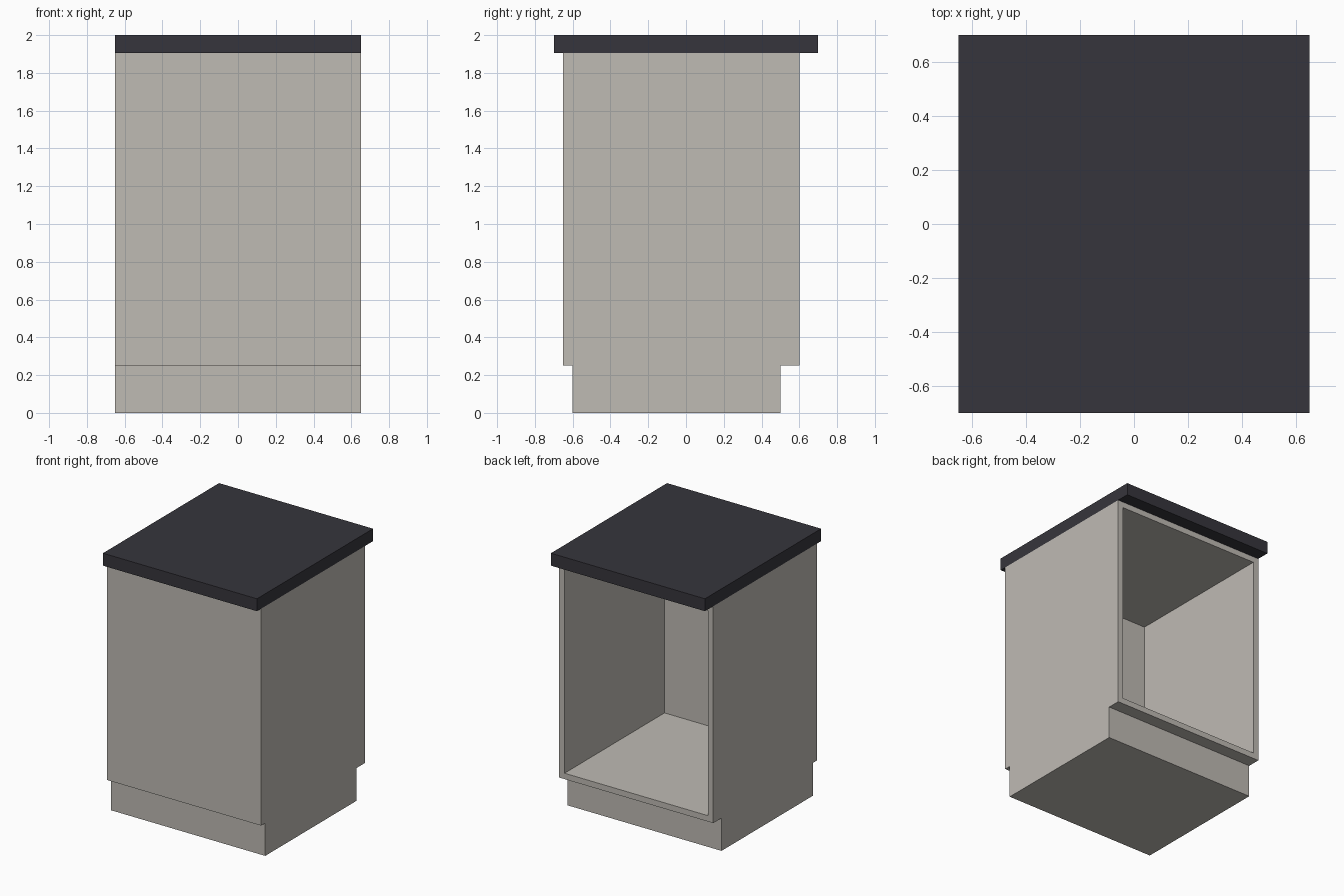
import bpy
import bmesh
from mathutils import Vector

cube = bpy.data.objects.get("Cube")
if cube:
    bpy.data.objects.remove(cube, do_unlink=True)


def make_material(name, rgb):
    mat = bpy.data.materials.new(name)
    mat.use_nodes = True
    colour = (*rgb, 1.0)
    mat.diffuse_color = colour
    mat.node_tree.nodes["Principled BSDF"].inputs["Base Color"].default_value = colour
    return mat


def extrude_profile(bm, points, half_width):
    """Sweep a side profile of (y, z) points across the width."""
    face = bm.faces.new([bm.verts.new((-half_width, y, z)) for y, z in points])
    new = bmesh.ops.extrude_face_region(bm, geom=[face])["geom"]
    verts = [v for v in new if isinstance(v, bmesh.types.BMVert)]
    bmesh.ops.translate(bm, verts=verts, vec=Vector((2 * half_width, 0, 0)))
    bmesh.ops.recalc_face_normals(bm, faces=bm.faces)


def finish(bm, name, mat):
    mesh = bpy.data.meshes.new(name)
    bm.to_mesh(mesh)
    bm.free()
    mesh.materials.append(mat)
    obj = bpy.data.objects.new(name, mesh)
    bpy.context.collection.objects.link(obj)
    return obj


HALF_WIDTH = 0.65
PANEL = 0.045          # panel thickness
FRONT, BACK = -0.65, 0.60
PLINTH_TOP, BODY_TOP = 0.25, 1.905

body_paint = make_material("warm_grey", (0.52, 0.495, 0.455))
top_paint = make_material("dark_slate", (0.037, 0.036, 0.045))

# Cabinet body with recessed plinth
bm = bmesh.new()
extrude_profile(bm, [(-0.60, 0), (0.50, 0), (0.50, PLINTH_TOP), (BACK, PLINTH_TOP),
                     (BACK, BODY_TOP), (FRONT, BODY_TOP), (FRONT, PLINTH_TOP),
                     (-0.60, PLINTH_TOP)], HALF_WIDTH)

# Hollow interior, open at the back
back = max(bm.faces, key=lambda f: f.calc_center_median().y)
bmesh.ops.inset_individual(bm, faces=[back], thickness=PANEL, use_even_offset=True)
inner = bmesh.ops.extrude_discrete_faces(bm, faces=[back])["faces"][0]
bmesh.ops.translate(bm, verts=inner.verts, vec=Vector((0, FRONT + PANEL - BACK, 0)))
finish(bm, "cabinet_body", body_paint)

# Worktop overhanging front and back
bm = bmesh.new()
extrude_profile(bm, [(-0.70, BODY_TOP), (0.70, BODY_TOP), (0.70, 2.0), (-0.70, 2.0)],
                HALF_WIDTH)
finish(bm, "worktop", top_paint)
